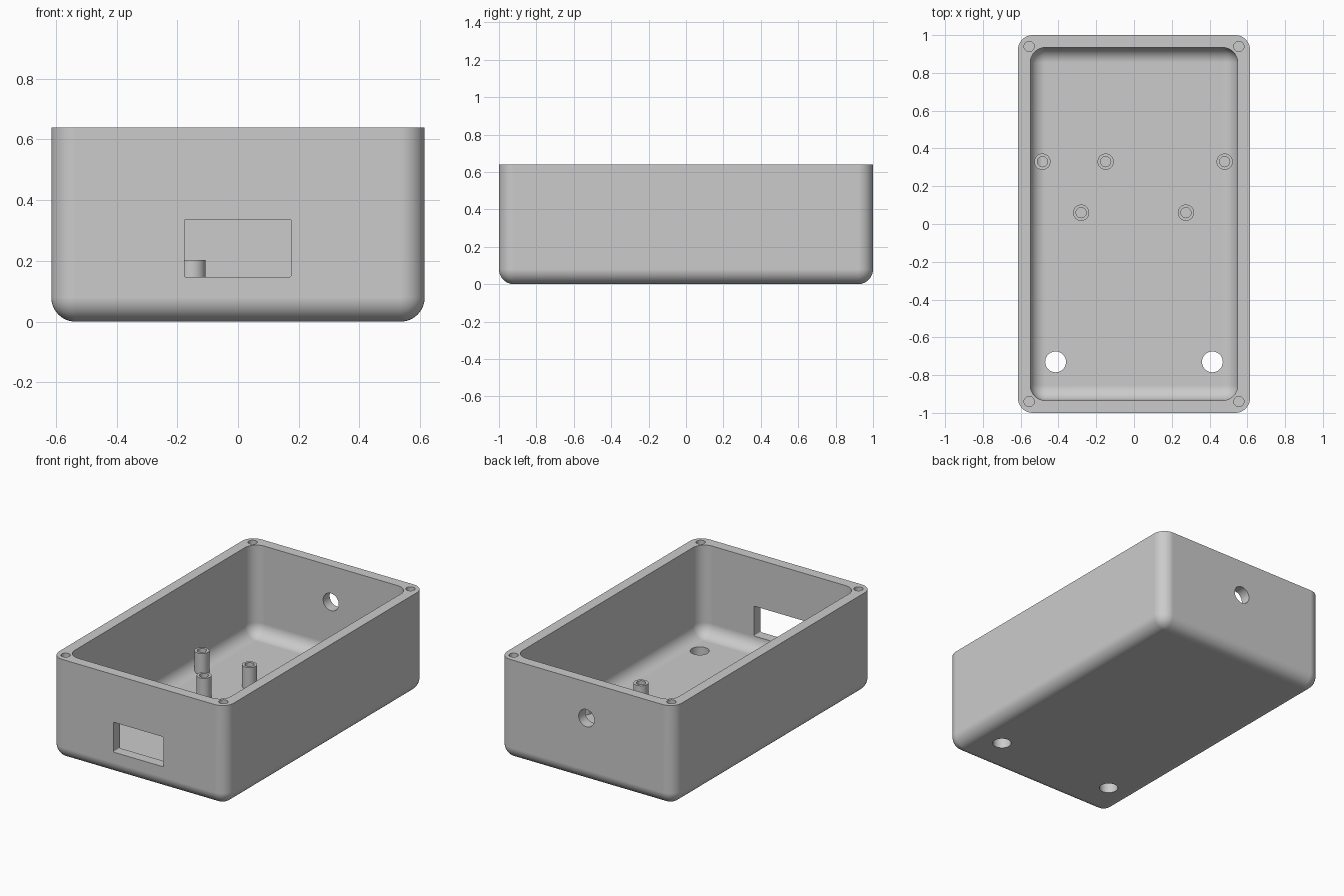
import bpy, bmesh, math
from mathutils import Matrix, Vector

if "Cube" in bpy.data.objects:
    bpy.data.objects.remove(bpy.data.objects["Cube"])

HX, HY, H = 0.615, 1.0, 0.64      # outer half sizes and height
WALL, R = 0.066, 0.08             # wall thickness and corner radius

grey = bpy.data.materials.new("plain grey")
grey.use_nodes = True
COL = (0.6, 0.6, 0.6, 1)
grey.diffuse_color = COL
grey.node_tree.nodes["Principled BSDF"].inputs["Base Color"].default_value = COL


def make_object(name, bm):
    bmesh.ops.recalc_face_normals(bm, faces=bm.faces)
    mesh = bpy.data.meshes.new(name)
    bm.to_mesh(mesh)
    bm.free()
    mesh.materials.append(grey)
    ob = bpy.data.objects.new(name, mesh)
    bpy.context.collection.objects.link(ob)
    return ob


def box(name, lo, hi, radius, segments, picks):
    """Box from lo to hi; edges accepted by picks(edge) are rounded."""
    bm = bmesh.new()
    bmesh.ops.create_cube(bm, size=1)
    lo, hi = Vector(lo), Vector(hi)
    bmesh.ops.scale(bm, vec=hi - lo, verts=bm.verts)
    bmesh.ops.translate(bm, vec=(lo + hi) / 2, verts=bm.verts)
    bmesh.ops.bevel(bm, geom=[e for e in bm.edges if picks(e)], offset=radius,
                    segments=segments, profile=0.5, affect='EDGES')
    return make_object(name, bm)


def open_tub(name, hx, hy, z0, z1):
    """Tub shape rounded everywhere except around its top."""
    not_top = lambda e: min(v.co.z for v in e.verts) < z1 - 0.01
    return box(name, (-hx, -hy, z0), (hx, hy, z1), R, 12, not_top)


def rod(name, centre, radius, depth, turn=Matrix()):
    bm = bmesh.new()
    bmesh.ops.create_cone(bm, cap_ends=True, segments=48, radius1=radius, radius2=radius,
                          depth=depth, matrix=Matrix.Translation(centre) @ turn)
    return make_object(name, bm)


def finish(ob):
    bpy.ops.object.select_all(action='DESELECT')
    ob.select_set(True)
    bpy.context.view_layer.objects.active = ob
    bpy.ops.object.shade_smooth_by_angle(angle=math.radians(35))
    ob.modifiers.new("flat sides", 'WEIGHTED_NORMAL').keep_sharp = True


def cut(ob, cutter):
    cutter.hide_render = True
    mod = ob.modifiers.new("cut", 'BOOLEAN')
    mod.operation, mod.solver, mod.object = 'DIFFERENCE', 'EXACT', cutter
    bpy.context.view_layer.objects.active = ob
    bpy.ops.object.modifier_apply(modifier=mod.name)
    bpy.data.objects.remove(cutter)


# Enclosure shell
shell = open_tub("enclosure", HX, HY, 0, H)
cut(shell, open_tub("cavity", HX - WALL, HY - WALL, WALL, H + 0.2))

# Rectangular port in the front wall
along_y = lambda e: abs(e.verts[0].co.y - e.verts[1].co.y) > 0.01
cut(shell, box("port", (-0.177, -1.1, 0.147), (0.175, -0.85, 0.337), 0.006, 3, along_y))

# Round cable hole in the back wall
cut(shell, rod("cable_hole", (0, HY, 0.41), 0.055, 0.3, Matrix.Rotation(math.pi / 2, 4, 'X')))

# Floor holes and lid screw holes
for sx in (-1, 1):
    cut(shell, rod("floor_hole", (sx * 0.415, -0.73, 0.05), 0.055, 0.3))
    for sy in (-1, 1):
        cut(shell, rod("screw_hole", (sx * 0.555, sy * 0.94, H), 0.027, 0.4))
finish(shell)

# Hollow standoffs on the floor
for x, y in ((-0.485, 0.33), (-0.15, 0.33), (0.48, 0.33), (-0.28, 0.06), (0.275, 0.06)):
    post = rod("standoff", (x, y, 0.1215), 0.043, 0.163)
    cut(post, rod("bore", (x, y, 0.17), 0.027, 0.2))
    finish(post)
